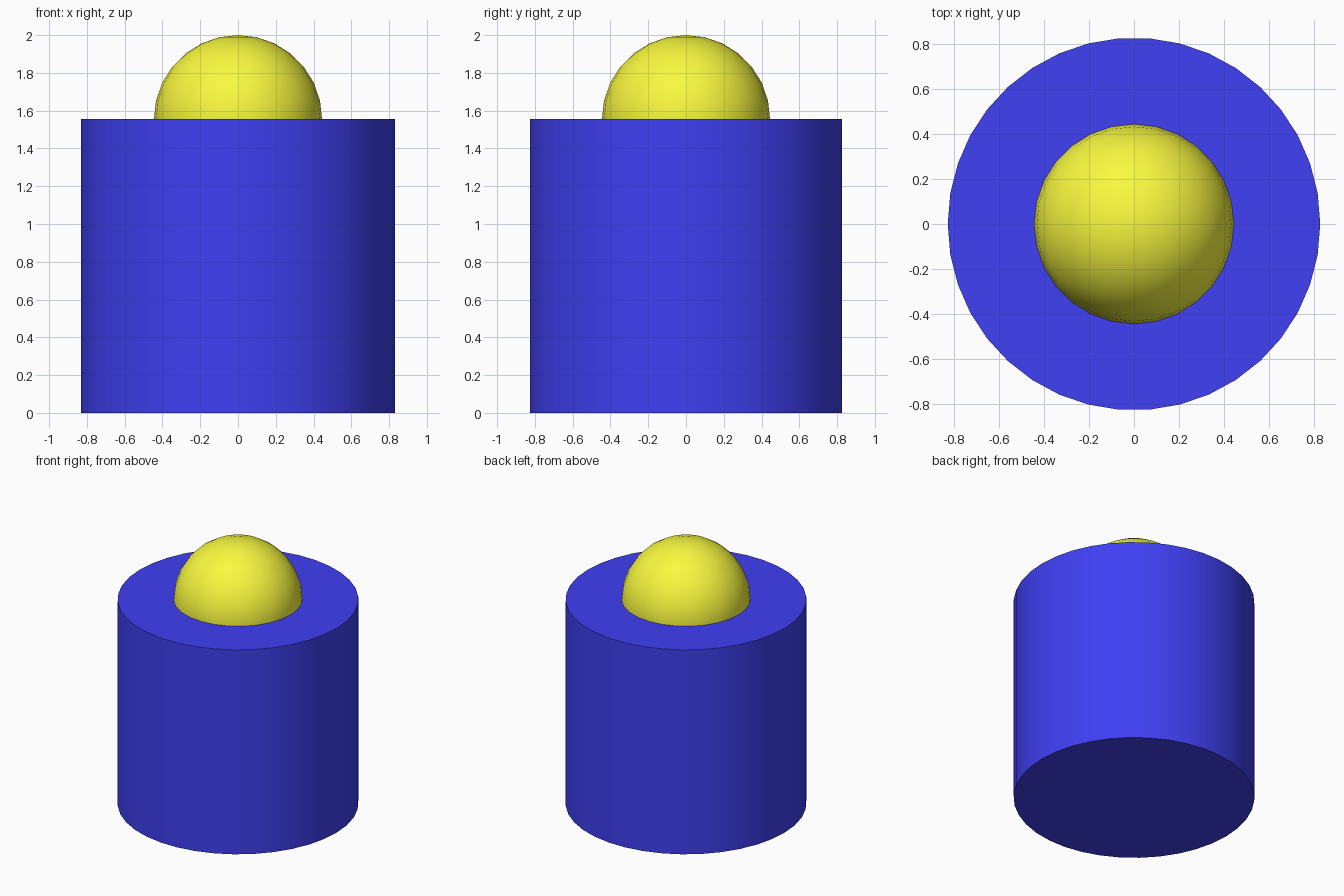
import bpy
import math

if "Cube" in bpy.data.objects:
    bpy.data.objects.remove(bpy.data.objects["Cube"])

BODY_RADIUS = 0.83
BODY_HEIGHT = 1.555
DOME_RADIUS = 2.0 - BODY_HEIGHT


def finish(name, colour, smooth_angle):
    obj = bpy.context.object
    obj.name = name
    mat = bpy.data.materials.new(name + "_paint")
    mat.diffuse_color = colour
    mat.use_nodes = True
    mat.node_tree.nodes["Principled BSDF"].inputs["Base Color"].default_value = mat.diffuse_color
    obj.data.materials.append(mat)
    bpy.ops.object.shade_smooth_by_angle(angle=math.radians(smooth_angle))
    return obj


# Blue drum, with a vertex on the x axis
bpy.ops.mesh.primitive_cylinder_add(
    vertices=38, radius=BODY_RADIUS, depth=BODY_HEIGHT,
    location=(0, 0, BODY_HEIGHT / 2), rotation=(0, 0, math.pi / 2))
finish("drum_body", (0.05, 0.05, 0.9, 1), 30)

# Yellow ball sunk halfway into the drum top
bpy.ops.mesh.primitive_uv_sphere_add(
    segments=28, ring_count=14, radius=DOME_RADIUS,
    location=(0, 0, BODY_HEIGHT))
finish("top_ball", (0.95, 0.95, 0.05, 1), 40)
